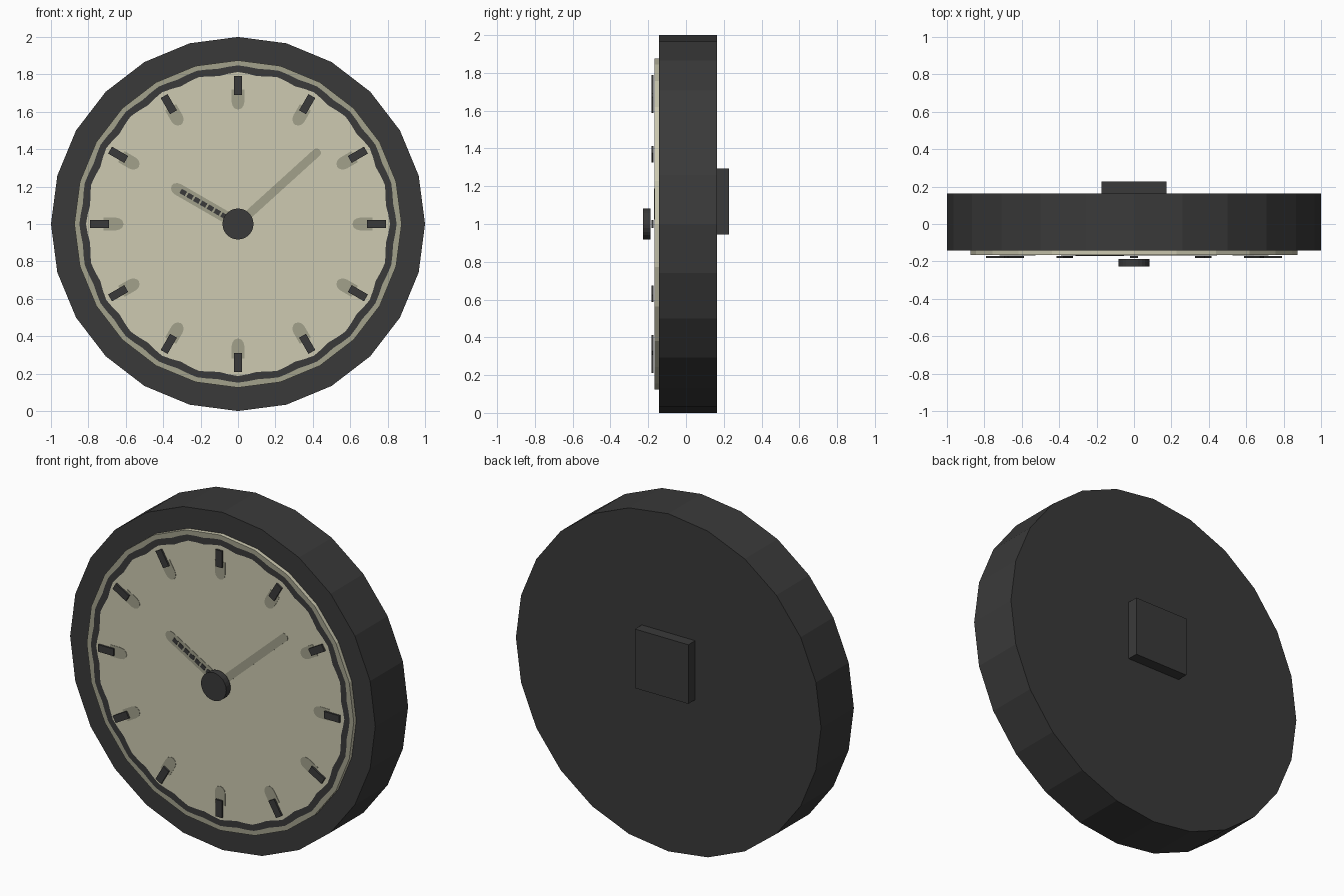
import bpy, bmesh, math
from math import sin, cos, pi, radians

if "Cube" in bpy.data.objects:
    bpy.data.objects.remove(bpy.data.objects["Cube"])


def material(name, rgb):
    m = bpy.data.materials.new(name)
    m.diffuse_color = (*rgb, 1)
    m.use_nodes = True
    m.node_tree.nodes["Principled BSDF"].inputs["Base Color"].default_value = m.diffuse_color
    return m


DARK = material("charcoal", (0.042, 0.042, 0.042))
CREAM = material("cream", (0.61, 0.59, 0.44))
SHADE = material("olive grey", (0.36, 0.355, 0.26))
CZ = 1.0  # height of the dial centre


def finish(name, bm, mats):
    bmesh.ops.recalc_face_normals(bm, faces=bm.faces)
    me = bpy.data.meshes.new(name)
    bm.to_mesh(me)
    bm.free()
    for m in mats:
        me.materials.append(m)
    ob = bpy.data.objects.new(name, me)
    bpy.context.collection.objects.link(ob)
    return ob


def prism(name, pts, y0, y1, mat):
    """Extrude an outline given in (x, z) about the dial centre from y0 to y1."""
    bm = bmesh.new()
    f = bm.faces.new([bm.verts.new((x, y0, CZ + z)) for x, z in pts])
    new = bmesh.ops.extrude_face_region(bm, geom=[f])["geom"]
    for v in new:
        if isinstance(v, bmesh.types.BMVert):
            v.co.y = y1
    return finish(name, bm, [mat])


def circle(r, n):
    return [(r * sin(2 * pi * i / n), r * cos(2 * pi * i / n)) for i in range(n)]


def bar(angle, r0, r1, w, tip=0.0):
    """Radial strip at a clockwise angle; tip > 0 rounds the end at r1."""
    s = 1 if r1 > r0 else -1
    pts = [(-w, r0), (w, r0)]
    if tip:
        pts += [(w * cos(pi * k / 6), r1 - s * tip + s * tip * sin(pi * k / 6)) for k in range(7)]
    else:
        pts += [(w, r1), (-w, r1)]
    a = radians(angle)
    return [(x * cos(a) + z * sin(a), z * cos(a) - x * sin(a)) for x, z in pts]


# Case and rear mounting block
prism("case", circle(1.0, 24), -0.143, 0.164, DARK)
prism("rear_block", [(-0.175, -0.055), (0.175, -0.055), (0.175, 0.295), (-0.175, 0.295)],
      0.160, 0.228, DARK)

# Dial disc: cream centre, wavy dark ring, grey outer band, cream side wall
N = 96
bm = bmesh.new()
FACE_Y = -0.166
chord = lambda i: cos(pi / 24) / cos((2 * pi * i / N) % (pi / 12) - pi / 24)
radii = [lambda i: 0.805 + 0.008 * cos(pi * i / 2),
         lambda i: 0.842 + 0.006 * cos(pi * i / 2),
         lambda i: 0.875 * chord(i)]
loops = [[bm.verts.new((r(i) * sin(2 * pi * i / N), FACE_Y, CZ + r(i) * cos(2 * pi * i / N)))
          for i in range(N)] for r in radii]
loops.append([bm.verts.new((v.co.x, -0.142, v.co.z)) for v in loops[2]])
bm.faces.new(loops[0])
for k, mat in enumerate((1, 2, 0)):
    for i in range(N):
        j = (i + 1) % N
        f = bm.faces.new((loops[k][i], loops[k][j], loops[k + 1][j], loops[k + 1][i]))
        f.material_index = mat
bm.faces.new(loops[3])
finish("dial", bm, [CREAM, DARK, SHADE])

# Hour ticks with painted shading at their inner ends
for h in range(12):
    prism(f"hour_tick_{h}", bar(h * 30, 0.69, 0.79, 0.021), -0.182, -0.171, DARK)
    prism(f"tick_shade_{h}", bar(h * 30, 0.72, 0.612, 0.034, 0.04), -0.168, -0.165, SHADE)

# Painted hands
prism("minute_hand", bar(47.8, 0.0, 0.59, 0.023, 0.02), -0.168, -0.165, SHADE)
prism("hour_hand", bar(-60, 0.0, 0.41, 0.032, 0.04), -0.168, -0.165, SHADE)
for k in range(7):
    r = 0.07 + k * 0.042
    prism(f"hour_hand_dash_{k}", bar(-60, r, r + 0.032, 0.013), -0.170, -0.167, DARK)

# Centre cap
prism("centre_cap", circle(0.083, 24), -0.228, -0.188, DARK)
